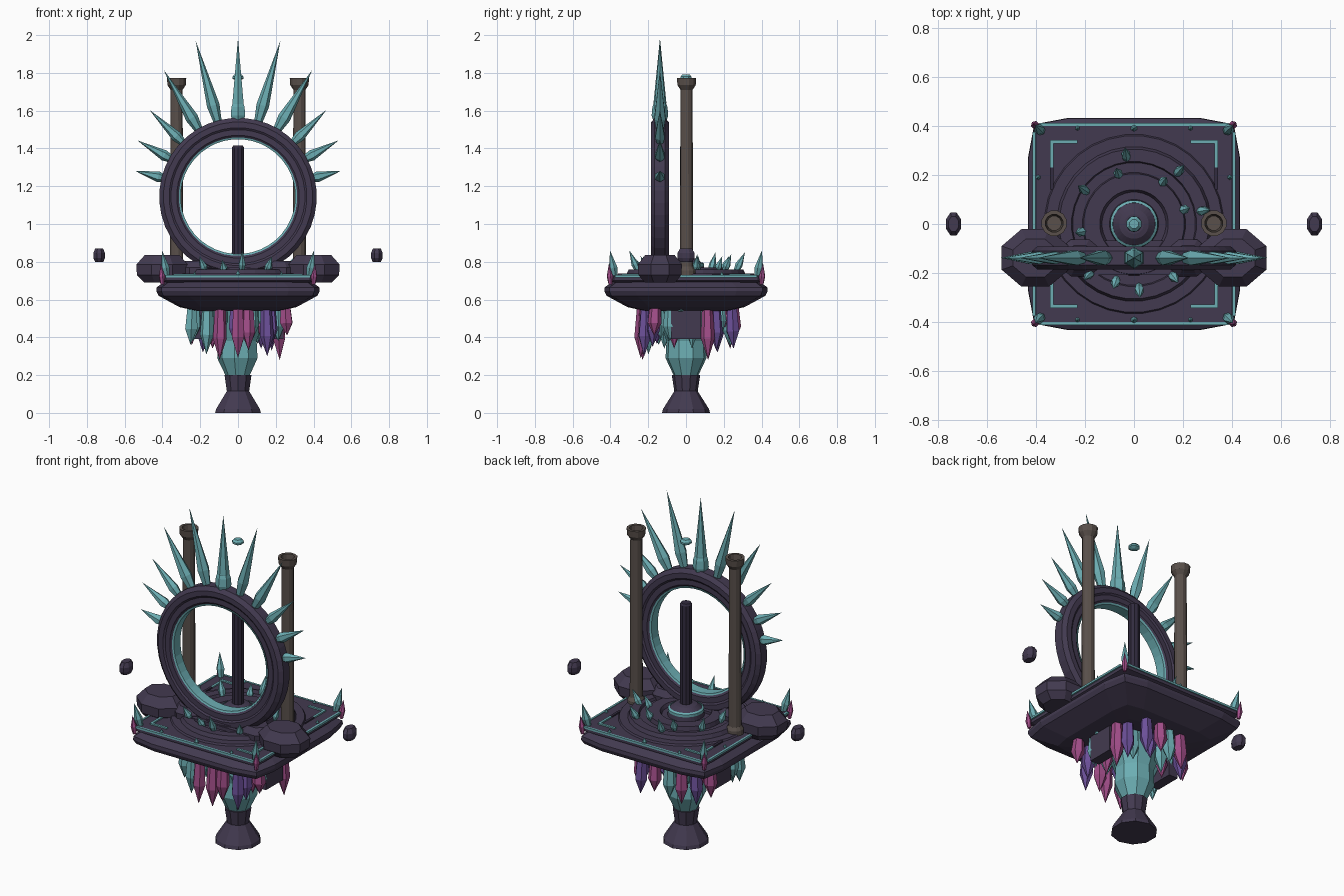
import bpy, bmesh
from math import sin, cos, pi, radians
from mathutils import Vector, Matrix

cube = bpy.data.objects.get("Cube")
if cube:
    bpy.data.objects.remove(cube, do_unlink=True)


def material(name, rgb):
    m = bpy.data.materials.new(name)
    m.use_nodes = True
    m.diffuse_color = (*rgb, 1)
    bsdf = m.node_tree.nodes["Principled BSDF"]
    bsdf.inputs["Base Color"].default_value = (*rgb, 1)
    bsdf.inputs["Roughness"].default_value = 0.8
    return m


STONE = material("dark violet stone", (0.055, 0.042, 0.08))
SHADE = material("deep violet stone", (0.032, 0.025, 0.05))
TEAL = material("teal crystal", (0.15, 0.42, 0.45))
PINK = material("magenta crystal", (0.36, 0.075, 0.25))
VIOLET = material("violet crystal", (0.15, 0.08, 0.32))
BROWN = material("weathered brown", (0.10, 0.08, 0.07))


def finish(name, bm, mat, matrix=None):
    bmesh.ops.recalc_face_normals(bm, faces=bm.faces)
    mesh = bpy.data.meshes.new(name)
    bm.to_mesh(mesh)
    bm.free()
    mesh.materials.append(mat)
    ob = bpy.data.objects.new(name, mesh)
    if matrix:
        ob.matrix_world = matrix
    bpy.context.collection.objects.link(ob)
    return ob


def loft(name, loops, mat, matrix=None, closed=False):
    """Skin a stack of loops; single-point loops become tips."""
    bm = bmesh.new()
    rings = [[bm.verts.new(p) for p in loop] for loop in loops]
    pairs = list(zip(rings, rings[1:]))
    if closed:
        pairs.append((rings[-1], rings[0]))
    for a, b in pairs:
        n = max(len(a), len(b))
        for i in range(n):
            j = (i + 1) % n
            if len(a) == 1:
                bm.faces.new((a[0], b[j], b[i]))
            elif len(b) == 1:
                bm.faces.new((a[i], a[j], b[0]))
            else:
                bm.faces.new((a[i], a[j], b[j], b[i]))
    if not closed:
        for ring in (rings[0], rings[-1]):
            if len(ring) > 2:
                bm.faces.new(ring)
    return finish(name, bm, mat, matrix)


def lathe(name, profile, sides, mat, matrix=None, closed=False):
    loops = []
    for r, z in profile:
        n = sides if r > 0 else 1
        loops.append([(r * cos((i + .5) * 2 * pi / sides), r * sin((i + .5) * 2 * pi / sides), z)
                      for i in range(n)])
    return loft(name, loops, mat, matrix, closed)


def crystal(name, base, tip, r, mat, belly=0.25, root=0.6, sides=6):
    base, tip = Vector(base), Vector(tip)
    axis = tip - base
    place = Matrix.Translation(base) @ axis.to_track_quat('Z', 'Y').to_matrix().to_4x4()
    length = axis.length
    return lathe(name, [(r * root, 0), (r, belly * length), (0, length)], sides, mat, place)


def box(name, center, size, mat):
    bm = bmesh.new()
    bmesh.ops.create_cube(bm, size=1)
    bmesh.ops.scale(bm, vec=size, verts=bm.verts)
    return finish(name, bm, mat, Matrix.Translation(center))


def square_loop(s, z, flat, corner):
    """Square outline with softly cut corners."""
    quarter = [(s, -flat * s), (s, flat * s), (corner * s, corner * s)]
    loop = []
    for k in range(4):
        c, d = round(cos(k * pi / 2)), round(sin(k * pi / 2))
        loop += [(x * c - y * d, x * d + y * c, z) for x, y in quarter]
    return loop


# Pedestal and crystal core
lathe("pedestal_foot", [(.127, 0), (.122, .02), (.062, .115), (.075, .2)], 10, STONE)
lathe("crystal_core", [(.062, .19), (.11, .29), (.105, .38), (.14, .48), (.17, .56)], 9, TEAL)

# Floating platform
loft("platform_body", [square_loop(s, z, .62, .94) for s, z in
     ((.22, .54), (.31, .56), (.42, .62), (.432, .645), (.43, .665), (.38, .70))], STONE)
loft("platform_slab", [square_loop(s, z, .94, .975) for s, z in
     ((.38, .69), (.405, .70), (.405, .722), (.40, .728))], STONE)

# Stepped dais around the pole
lathe("dais", [(.37, .72), (.36, .738), (.315, .738), (.305, .76), (.255, .76), (.25, .745),
               (.21, .745), (.205, .77), (.14, .77), (.13, .75), (.1, .75), (.095, .785),
               (.06, .815), (.04, .82)], 32, STONE)
lathe("pole_base_trim", [(.097, .775), (.097, .79), (.087, .797), (.085, .775)], 32, TEAL, closed=True)
lathe("center_pole", [(.033, .76), (.033, 1.405), (.027, 1.415)], 10, SHADE)
lathe("floating_gem", [(.015, 1.76), (.032, 1.77), (.032, 1.78), (.02, 1.792)], 8, TEAL)

# Teal edging, corner brackets and studs
for s in (-1, 1):
    box("edge_trim_y", (0, s * .405, .724), (.77, .012, .012), TEAL)
    box("edge_trim_x", (s * .408, 0, .724), (.012, .75, .012), TEAL)
    for t in (-1, 1):
        box("bracket_long", (s * .285, t * .335, .73), (.11, .014, .012), TEAL)
        box("bracket_short", (s * .335, t * .285, .73), (.014, .11, .012), TEAL)
        box("bracket_tail", (s * .335, t * .185, .73), (.014, .09, .012), SHADE)
        crystal("edge_stud_y", (s * .23, t * .39, .725), (s * .23, t * .39, .75), .01, TEAL)
        crystal("edge_stud_x", (s * .39, t * .19, .725), (s * .39, t * .19, .75), .01, TEAL)
        crystal("corner_spike", (s * .375, t * .375, .71), (s * .402, t * .402, .86), .023, TEAL, .4)
        crystal("corner_shard", (s * .4, t * .4, .68), (s * .408, t * .408, .79), .017, PINK, .4)
    crystal("middle_stud", (0, s * .39, .725), (0, s * .39, .76), .013, TEAL)

# Small crystals scattered over the dais, leaning outward
for x, y, h in ((-.03, .26, .1), (-.19, .13, .1), (-.2, -.03, .08), (-.06, .19, .08),
                (.11, .16, .08), (.17, .2, .09), (.19, .055, .08), (.26, .05, .09),
                (-.17, -.19, .08), (-.07, -.22, .06), (.02, -.25, .11), (.15, -.2, .08)):
    crystal("dais_crystal", (x, y, .74), (x * 1.2, y * 1.2, .75 + h), .02, TEAL, .4)

# Portal ring
RING_Z, RING_Y = 1.145, -.138
upright = Matrix.Translation((0, RING_Y, RING_Z)) @ Matrix.Rotation(pi / 2, 4, 'X')
lathe("portal_ring", [(.417, -.028), (.417, .028), (.395, .047), (.365, .047), (.355, .04),
                      (.325, .04), (.311, .028), (.311, -.028), (.325, -.04), (.355, -.04),
                      (.365, -.047), (.395, -.047)], 40, STONE, upright, True)
lathe("portal_inner_trim", [(.314, -.034), (.314, .034), (.304, .03), (.304, -.03)],
      40, TEAL, upright, True)

# Crown of spikes
for i, reach in enumerate((.84, .855, .776, .655, .61, .56)):
    for s in ((1,) if i == 0 else (-1, 1)):
        a = radians(15.2 * i) * s
        d = Vector((sin(a), 0, cos(a)))
        c = Vector((0, RING_Y, RING_Z))
        crystal("crown_spike", c + d * .4, c + d * reach, .034 if i < 3 else .029, TEAL, .22)
lathe("crown_keystone", [(.036, 1.55), (.044, 1.575), (.04, 1.62), (.028, 1.65)], 6, TEAL,
      Matrix.Translation((0, RING_Y, 0)))

# Ring cradle, side boulders, floating stones and hollow columns
rock = [(.75, -1), (1.05, -.45), (1.08, .3), (.72, 1)]
column = [(.048, .725), (.048, .755), (.036, .775), (.033, 1.71), (.05, 1.735), (.053, 1.772),
          (.037, 1.772), (.03, 1.7)]


def rock_at(name, center, half):
    lathe(name, rock, 8, STONE, Matrix.Translation(center) @ Matrix.Diagonal((*half, 1)))


box("ring_cradle", (0, RING_Y, .74), (.36, .14, .05), STONE)
for s in (-1, 1):
    rock_at("side_boulder", (s * .402, -.138, .763), (.137, .117, .073))
    rock_at("cradle_boulder", (s * .22, -.138, .755), (.09, .075, .05))
    rock_at("floating_stone", (s * .735, 0, .835), (.031, .046, .036))
    lathe("column", column, 12, BROWN, Matrix.Translation((s * .325, .003, 0)))
    box("hanging_block", (s * .21, 0, .467), (.06, .16, .15), STONE)
    crystal("block_crystal", (s * .23, -.02, .54), (s * .24, -.04, .575), .02, TEAL)


# Hanging crystals: angle, distance, lowest point, radius, colour
def hang(deg, dist, low, r, mat):
    a = radians(deg)
    x, y = dist * cos(a), dist * sin(a)
    crystal("hanging_crystal", (x * .96, y * .96, .58), (x, y, low), r, mat, .62, .75)


for deg, dist, low, mat in (
        (-90, .24, .29, PINK), (-113, .25, .28, PINK), (-76, .23, .33, PINK),
        (-55, .27, .30, VIOLET), (-33, .31, .41, PINK), (-45, .25, .35, VIOLET),
        (-130, .26, .31, TEAL), (-150, .29, .36, TEAL), (-22, .23, .38, TEAL),
        (28, .25, .28, PINK), (42, .24, .33, VIOLET), (64, .28, .34, VIOLET),
        (84, .26, .38, PINK), (103, .24, .35, TEAL), (120, .27, .34, PINK),
        (138, .25, .32, VIOLET), (155, .27, .36, PINK), (205, .26, .38, TEAL)):
    hang(deg, dist, low, .037, mat)
for k in range(10):
    hang(k * 36 + 12, .155, .34 + .025 * (k % 3), .035, (TEAL, TEAL, VIOLET, TEAL, PINK)[k % 5])
for k in range(12):
    hang(k * 30 + 9, .21, .43 + .02 * (k % 2), .022, (PINK, TEAL, TEAL)[k % 3])
